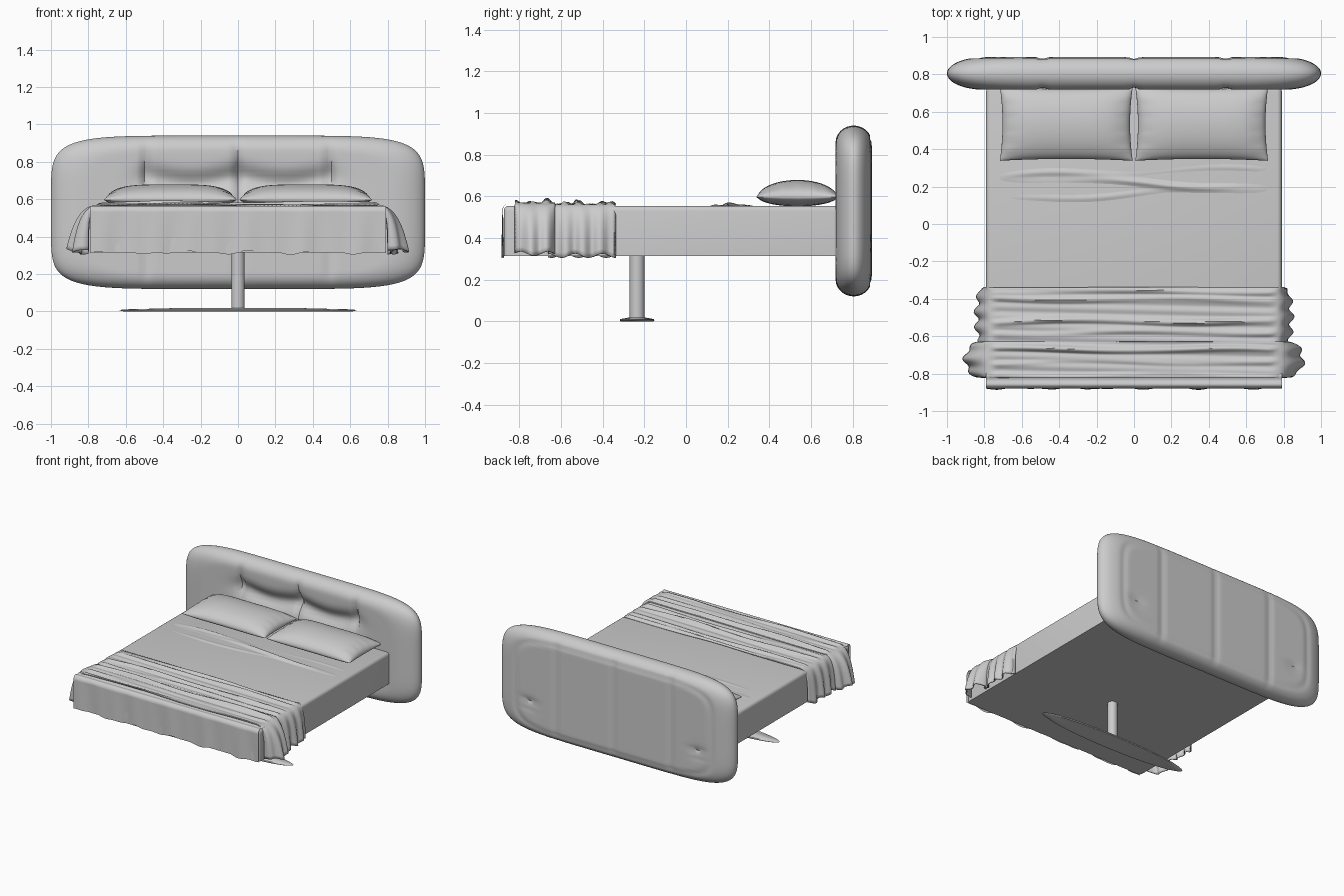
import bpy, bmesh
from math import sin, cos, pi, exp, sqrt

cube = bpy.data.objects.get("Cube")
if cube:
    bpy.data.objects.remove(cube, do_unlink=True)

grey = bpy.data.materials.new("soft grey")
grey.use_nodes = True
COLOR = (0.6, 0.6, 0.6, 1)
grey.diffuse_color = COLOR
grey.node_tree.nodes["Principled BSDF"].inputs["Base Color"].default_value = COLOR


def finish(name, bm, angle=40):
    """Turn a bmesh into a named, shaded object."""
    bmesh.ops.remove_doubles(bm, verts=bm.verts, dist=0.0004)
    bmesh.ops.recalc_face_normals(bm, faces=bm.faces)
    mesh = bpy.data.meshes.new(name)
    bm.to_mesh(mesh)
    bm.free()
    mesh.materials.append(grey)
    obj = bpy.data.objects.new(name, mesh)
    bpy.context.collection.objects.link(obj)
    bpy.ops.object.select_all(action='DESELECT')
    obj.select_set(True)
    bpy.context.view_layer.objects.active = obj
    bpy.ops.object.shade_smooth_by_angle(angle=angle * pi / 180)
    return obj


def surface(bm, func, nu, nv):
    """Add a grid of faces; func takes u and v from 0 to 1."""
    rows = [[bm.verts.new(func(i / nu, j / nv)) for j in range(nv + 1)]
            for i in range(nu + 1)]
    for a, b in zip(rows, rows[1:]):
        for j in range(nv):
            bm.faces.new((a[j], b[j], b[j + 1], a[j + 1]))


def bump(t, centre, width):
    return exp(-((t - centre) / width) ** 2)


# Headboard: puffy rounded slab with seams and a tufted fold
def headboard_point(side):
    def point(u, v):
        a, b = -cos(pi * u), -cos(pi * v)
        c = b * max(0, 1 - abs(a) ** 6) ** (1 / 6)
        f = (abs(a) ** 6 + abs(c) ** 6) ** (1 / 6)
        rim = min(1, (1 - f) * 5)
        depth = 0.087 * sqrt(max(0, 1 - (1 - rim) ** 2))
        x, z = a, 0.53 + 0.41 * c
        seams = sum(bump(x, s, 0.018) for s in (-0.49, 0, 0.49))
        if side < 0:
            inside = 1 / (1 + exp((abs(x) - 0.5) * 25))
            scallop = 0.72 - 0.04 * abs(sin(2 * pi * x))
            dent = 0.05 * inside * bump(z, scallop, 0.06)
            dent += 0.012 * seams * (1 + 2 * bump(z, 0.72, 0.1))
        else:
            dent = 0.010 * seams + 0.008 * bump(f, 0.84, 0.025)
            dent += 0.008 * bump(abs(x), 0.72, 0.07) * bump(z, 0.38, 0.05) * (1 + sin(z * 150))
        depth -= dent * rim
        return x, 0.805 + side * depth, z
    return point


bm = bmesh.new()
for side in (-1, 1):
    surface(bm, headboard_point(side), 120, 44)
finish("headboard", bm)


# Mattress: soft-edged box
bm = bmesh.new()
bmesh.ops.create_cube(bm, size=1)
for v in bm.verts:
    v.co = (v.co.x * 1.58, v.co.y * 1.61 - 0.07, v.co.z * 0.24 + 0.435)
top_edges = [e for e in bm.edges if max(v.co.z for v in e.verts) > 0.5]
bmesh.ops.bevel(bm, geom=top_edges, offset=0.025, segments=4, profile=0.5, affect='EDGES')
finish("mattress", bm, 30)


# Sheet wrinkles in front of the pillows
def sheet_point(u, v):
    x, y = -0.73 + 1.46 * u, 0.08 + 0.28 * v
    fade = sin(pi * u) ** 0.5 * sin(pi * v)
    z = 0.553
    for centre, slope, amp in ((0.16, 0.05, 0.014), (0.22, -0.04, 0.018), (0.28, 0.03, 0.016)):
        line = centre + slope * x + 0.012 * sin(7 * x + centre * 40)
        z += amp * fade * bump(y, line, 0.018) * (0.6 + 0.4 * sin(5 * x + centre * 60))
    return x, y, z


bm = bmesh.new()
surface(bm, sheet_point, 60, 40)
finish("sheet_wrinkles", bm)


# Pillows: two plump cushions with pinched corners
def pillow_point(cx, side):
    def point(u, v):
        a, b = -cos(pi * u), -cos(pi * v)
        x = a * (0.355 - 0.014 * (1 - b * b))
        y = b * (0.197 - 0.010 * (1 - a * a))
        puff = (max(0, 1 - a ** 4) * max(0, 1 - b * b)) ** 0.5
        crease = 1 - 0.10 * bump(abs(a), 0.9, 0.12) * sin(b * 9) ** 2
        height = 0.082 if side > 0 else 0.045
        return cx + x, 0.535 + y, 0.597 + side * height * puff * crease
    return point


for name, cx in (("right_pillow", -0.362), ("left_pillow", 0.362)):
    bm = bmesh.new()
    for side in (-1, 1):
        surface(bm, pillow_point(cx, side), 32, 24)
    finish(name, bm)


# Throw blankets: draped strips that flare and gather at the sides
def drape(name, y0, y1, flare, drop, lift, ridges):
    def point(u, v):
        y = y0 + (y1 - y0) * v
        s = 2 * u - 1
        sign, t = (1 if s > 0 else -1), abs(s)
        end = sin(pi * v) ** 0.35 if 0 < v < 1 else 0
        if t < 0.7:
            x = t / 0.7 * 0.76
            z = 0.558 + lift
            for r, amp in ridges:
                wave = r + 0.008 * sin(6 * s + r * 30)
                z += amp * bump(y, wave, 0.014) * (0.75 + 0.25 * sin(8 * s + r * 50))
            z += 0.003 * sin(y * 120 + 3 * s)
        else:
            h = (t - 0.7) / 0.3
            out = 1 - (1 - h) ** 3
            fold = 0.014 * h * sin(y * 75 + sign)
            x = 0.76 + 0.04 * out + (flare - 0.80) * end * h ** 0.7 + fold * end
            z = 0.558 + lift - (0.558 + lift - drop) * h ** 1.5
            z += 0.010 * h * sin(y * 48 + 2 * sign)
        return sign * x, y, z

    bm = bmesh.new()
    surface(bm, point, 100, 44)
    obj = finish(name, bm, 50)
    mod = obj.modifiers.new("cloth", 'SOLIDIFY')
    mod.thickness = 0.008
    mod.offset = 0


drape("wide_throw", -0.66, -0.34, 0.84, 0.315, 0.0,
      ((-0.36, 0.012), (-0.40, 0.016), (-0.52, 0.022), (-0.58, 0.012)))
drape("folded_throw", -0.82, -0.63, 0.90, 0.325, 0.006,
      ((-0.67, 0.024), (-0.74, 0.008), (-0.81, 0.012)))


# Blanket end hanging over the foot of the mattress
def foot_point(u, v):
    x = -0.79 + 1.58 * u
    ripple = 0.004 * sin(x * 23) + 0.003 * sin(x * 41)
    hem = 0.315 + 0.007 * sin(x * 17) + 0.005 * sin(x * 39)
    if v < 0.4:
        t = v / 0.4
        return x, -0.80 - 0.065 * t, 0.562 + 0.003 * sin(t * 9)
    t = (v - 0.4) / 0.6
    y = -0.865 - 0.015 * min(1, t * 6) - ripple * t
    return x, y, 0.562 + (hem - 0.562) * t ** 1.4


bm = bmesh.new()
surface(bm, foot_point, 80, 28)
finish("foot_drape", bm, 50)


# Support post and long oval foot plate
def turned(name, profile, sx, sy, sides):
    bm = bmesh.new()
    rings = [[bm.verts.new((r * sx * cos(2 * pi * i / sides),
                            -0.235 + r * sy * sin(2 * pi * i / sides), z))
              for i in range(sides)] for r, z in profile]
    for a, b in zip(rings, rings[1:]):
        for i in range(sides):
            j = (i + 1) % sides
            bm.faces.new((a[i], a[j], b[j], b[i]))
    bm.faces.new(rings[0])
    bm.faces.new(rings[-1])
    finish(name, bm)


turned("support_post", ((1, 0.01), (1, 0.32)), 0.036, 0.036, 24)
turned("foot_plate", ((0.96, 0), (1, 0.006), (0.97, 0.011), (0.45, 0.019)), 0.635, 0.083, 48)
